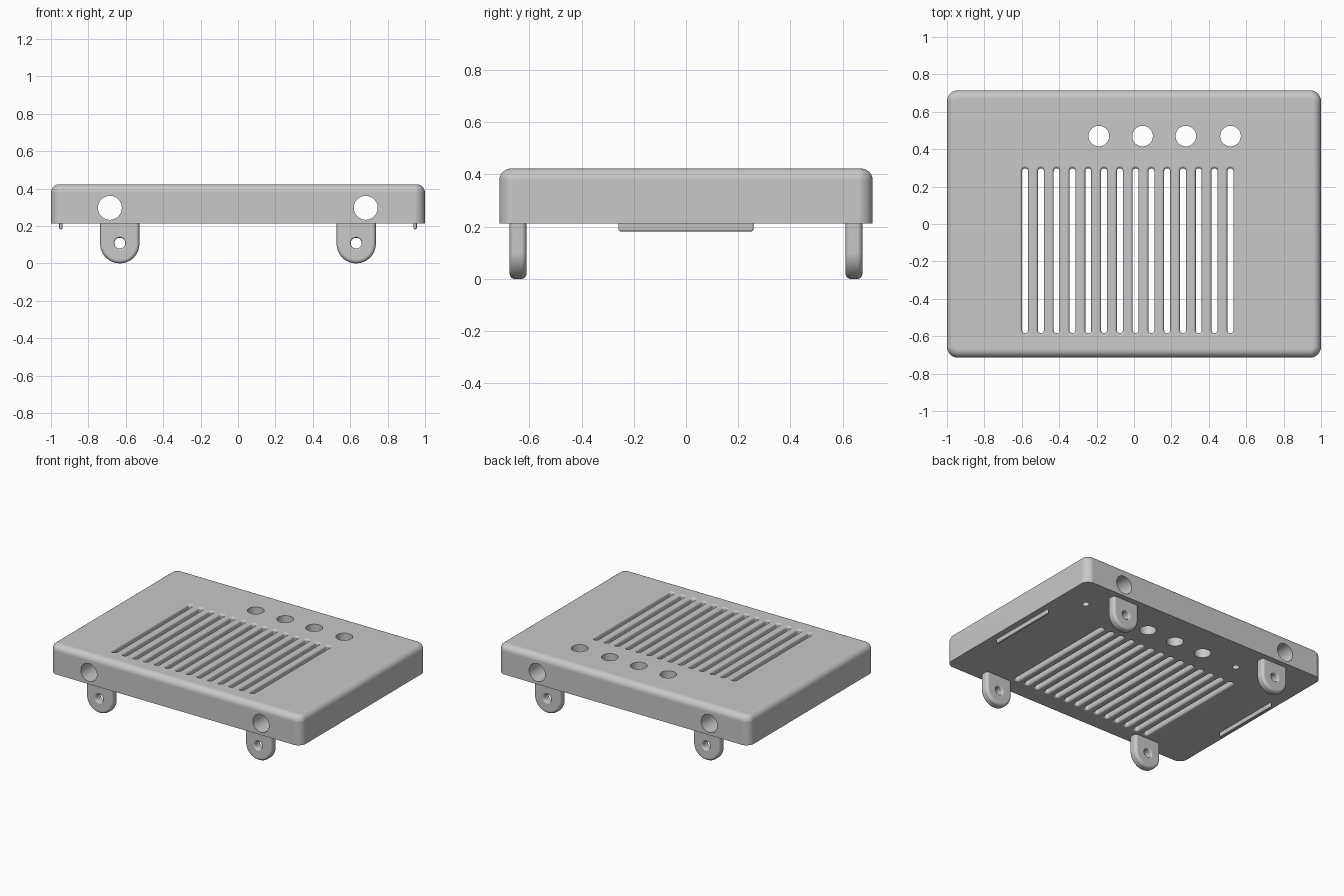
import bpy
import bmesh
import math

if "Cube" in bpy.data.objects:
    bpy.data.objects.remove(bpy.data.objects["Cube"], do_unlink=True)

BOTTOM, TOP = 0.213, 0.423

grey = bpy.data.materials.new("plain grey")
grey.use_nodes = True
grey.diffuse_color = (0.58, 0.58, 0.58, 1)
grey.node_tree.nodes["Principled BSDF"].inputs["Base Color"].default_value = (0.58, 0.58, 0.58, 1)


def arc(steps=6):
    """Sine and cosine pairs of a quarter circle."""
    return [(math.sin(i / steps * math.pi / 2), math.cos(i / steps * math.pi / 2))
            for i in range(steps + 1)]


def flared(radius, soft, low, high):
    """Rings of a cutter that rounds both rims of an opening from low to high."""
    upper = [(radius + soft * (1 - c), high - soft + soft * s) for s, c in arc(4)]
    upper.append((radius + soft, high + 0.02))
    return [(r, low + high - h) for r, h in reversed(upper)] + upper


def add_loft(bm, centre, core, rings, sides=48, along_y=False, cut=None):
    """Stack rounded rectangles: core is the half size inside the corner radius,
    rings lists (radius, height). along_y turns the stack axis to y."""
    loops = []
    for radius, h in rings:
        loop = []
        for i in range(sides):
            a = (i + 0.5) / sides * 2 * math.pi
            u = centre[0] + math.copysign(core[0], math.cos(a)) + radius * math.cos(a)
            v = centre[1] + math.copysign(core[1], math.sin(a)) + radius * math.sin(a)
            if cut is not None:
                v = min(v, cut)
            loop.append(bm.verts.new((u, h, v) if along_y else (u, v, h)))
        loops.append(loop)
    for low, high in zip(loops, loops[1:]):
        for i in range(sides):
            j = (i + 1) % sides
            bm.faces.new((low[i], low[j], high[j], high[i]))
    bm.faces.new(loops[0])
    bm.faces.new(loops[-1])


def make_object(name, bm):
    bmesh.ops.recalc_face_normals(bm, faces=bm.faces)
    mesh = bpy.data.meshes.new(name)
    bm.to_mesh(mesh)
    bm.free()
    mesh.materials.append(grey)
    ob = bpy.data.objects.new(name, mesh)
    bpy.context.collection.objects.link(ob)
    return ob


def carve(ob, cutter_bm):
    """Cut the openings, then drop the cutter."""
    cutter = make_object("cutter", cutter_bm)
    cutter.hide_render = True
    mod = ob.modifiers.new("holes", "BOOLEAN")
    mod.object = cutter
    mod.operation = "DIFFERENCE"
    mod.solver = "EXACT"
    graph = bpy.context.evaluated_depsgraph_get()
    mesh = bpy.data.meshes.new_from_object(ob.evaluated_get(graph))
    ob.modifiers.clear()
    ob.data = mesh
    bpy.data.objects.remove(cutter, do_unlink=True)


def finish(ob):
    bpy.ops.object.select_all(action="DESELECT")
    ob.select_set(True)
    bpy.context.view_layer.objects.active = ob
    bpy.ops.object.shade_smooth_by_angle(angle=math.radians(30))
    mod = ob.modifiers.new("even shading", "WEIGHTED_NORMAL")
    mod.keep_sharp = True


# Cover plate with rounded corners and a rounded top edge
corner, fillet = 0.06, 0.045
bm = bmesh.new()
rings = [(corner, BOTTOM)]
rings += [(corner - fillet + fillet * c, TOP - fillet + fillet * s) for s, c in arc()]
add_loft(bm, (0, 0), (1 - corner, 0.715 - corner), rings, sides=32)
cover = make_object("cover_plate", bm)

# Openings in the plate
bm = bmesh.new()
for i in range(14):  # ventilation slots
    x = -0.582 + i * 1.097 / 13
    add_loft(bm, (x, -0.143), (0, 0.425), flared(0.016, 0.014, BOTTOM, TOP), sides=24)
for x in (-0.188, 0.046, 0.277, 0.516):  # round holes through the top
    add_loft(bm, (x, 0.47), (0, 0), [(0.055, 0.1), (0.055, 0.5)])
for x in (-0.685, 0.683):  # long bores from front to back
    add_loft(bm, (x, 0.297), (0, 0), [(0.064, -0.8), (0.064, 0.8)], along_y=True)
for x in (-0.47, 0.805):  # small blind holes underneath
    add_loft(bm, (x, 0.47), (0, 0), [(0.023, 0.1), (0.023, 0.31)], sides=24)
carve(cover, bm)
finish(cover)

# Four mounting feet with soft edges and a bolt hole
radius, half, soft, straight = 0.105, 0.032, 0.02, 0.1
back_edge = [(radius - soft + soft * c, half - soft + soft * s) for s, c in arc()]
front_edge = [(r, -y) for r, y in reversed(back_edge)]
for side, x in (("right", -0.632), ("left", 0.632)):
    for end, y in (("front", -0.643), ("back", 0.643)):
        bm = bmesh.new()
        rings = [(r, y + d) for r, d in front_edge + back_edge]
        add_loft(bm, (x, radius + straight), (0, straight), rings,
                 along_y=True, cut=BOTTOM + 0.01)
        foot = make_object(f"{end}_{side}_foot", bm)
        bm = bmesh.new()
        add_loft(bm, (x, 0.108), (0, 0), flared(0.029, 0.01, y - half, y + half),
                 sides=32, along_y=True)
        carve(foot, bm)
        finish(foot)

# Thin locating ribs under both sides
for side, x in (("right", -0.947), ("left", 0.947)):
    bm = bmesh.new()
    rings = [(0.002, 0.182), (0.006, 0.184), (0.009, 0.19), (0.009, BOTTOM + 0.01)]
    add_loft(bm, (x, 0), (0, 0.25), rings, sides=16)
    finish(make_object(f"{side}_rib", bm))
